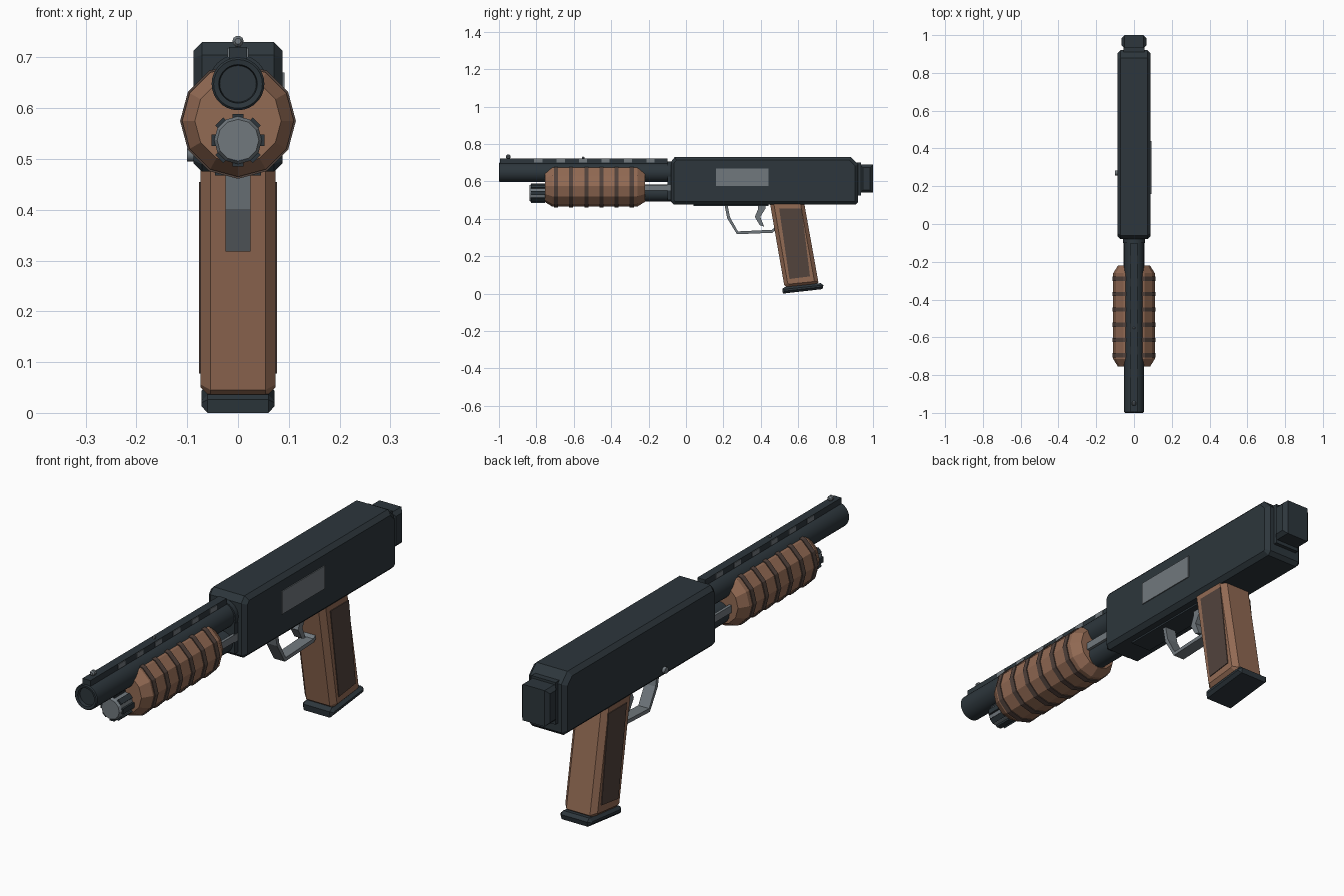
import bpy, bmesh, math
from mathutils import Vector

if "Cube" in bpy.data.objects:
    bpy.data.objects.remove(bpy.data.objects["Cube"])


def material(name, rgb):
    m = bpy.data.materials.new(name)
    m.diffuse_color = (*rgb, 1)
    m.use_nodes = True
    m.node_tree.nodes["Principled BSDF"].inputs["Base Color"].default_value = m.diffuse_color
    return m


BLACK = material("blued_steel", (0.026, 0.037, 0.045))
GREY = material("bare_steel", (0.165, 0.190, 0.208))
WOOD = material("brown_wood", (0.290, 0.145, 0.088))
DARK = material("dark_wood", (0.085, 0.056, 0.046))


def finish(name, bm, mat):
    bmesh.ops.recalc_face_normals(bm, faces=bm.faces)
    me = bpy.data.meshes.new(name)
    bm.to_mesh(me)
    bm.free()
    me.materials.append(mat)
    ob = bpy.data.objects.new(name, me)
    bpy.context.collection.objects.link(ob)
    return ob


def prism(name, profile, x0, x1, mat, bevel=0):
    """Extrude a (y, z) profile along x; chamfer the edges of both side faces."""
    bm = bmesh.new()
    a = [bm.verts.new((x0, y, z)) for y, z in profile]
    b = [bm.verts.new((x1, y, z)) for y, z in profile]
    caps = [bm.faces.new(a), bm.faces.new(b[::-1])]
    n = len(a)
    for i in range(n):
        j = (i + 1) % n
        bm.faces.new((a[i], b[i], b[j], a[j]))
    if bevel:
        edges = list({e for f in caps for e in f.edges})
        bmesh.ops.bevel(bm, geom=edges, offset=bevel, segments=1,
                        affect='EDGES', profile=0.5)
    return finish(name, bm, mat)


def block(name, x, y, z, mat, bevel=0):
    prof = [(y[0], z[0]), (y[1], z[0]), (y[1], z[1]), (y[0], z[1])]
    return prism(name, prof, x[0], x[1], mat, bevel)


def lathe(name, rings, zc, sides, mat, smooth=False):
    """Closed round body along y from (y, radius) rings."""
    bm = bmesh.new()
    loops = []
    for y, r in rings:
        loops.append([bm.verts.new((r * math.cos(k * math.tau / sides), y,
                                    zc + r * math.sin(k * math.tau / sides)))
                      for k in range(sides)])
    for a, b in zip(loops, loops[1:]):
        for k in range(sides):
            j = (k + 1) % sides
            bm.faces.new((a[k], a[j], b[j], b[k]))
    bm.faces.new(loops[0])
    bm.faces.new(loops[-1][::-1])
    ob = finish(name, bm, mat)
    if smooth:
        bpy.context.view_layer.objects.active = ob
        ob.select_set(True)
        bpy.ops.object.shade_smooth_by_angle(angle=math.radians(35))
        ob.select_set(False)
    return ob


def strip(name, path, width, thick, mat):
    """Flat bent strip following a (y, z) path."""
    pts = [Vector(p) for p in path]
    left, right = [], []
    for i, p in enumerate(pts):
        d = (pts[min(i + 1, len(pts) - 1)] - pts[max(i - 1, 0)]).normalized()
        nrm = Vector((-d.y, d.x)) * thick / 2
        left.append(tuple(p + nrm))
        right.append(tuple(p - nrm))
    return prism(name, left + right[::-1], -width / 2, width / 2, mat)


# Receiver, rear cap, front collar and underside plate
prism("receiver", [(-.08, .49), (-.065, .475), (.905, .475), (.92, .49),
                   (.92, .69), (.88, .73), (-.06, .73), (-.08, .705)],
      -.088, .088, BLACK, .017)
block("rear_flange", (-.055, .055), (.91, .935), (.525, .70), BLACK)
block("rear_cap", (-.065, .065), (.93, 1.0), (.54, .69), BLACK, .015)
block("front_collar", (-.055, .055), (-.10, -.06), (.50, .625), BLACK)
lathe("barrel_collar", [(-.10, .058), (-.06, .058)], .648, 24, BLACK, True)
block("loading_plate", (-.045, .045), (.04, .44), (.468, .48), BLACK)
block("ejection_port", (.08, .092), (.16, .44), (.575, .67), GREY)
pin = lathe("safety_button", [(-.10, .013), (.10, .013)], 0, 12, GREY, True)
pin.rotation_euler = (0, 0, math.pi / 2)
pin.scale = (1, .1, 1)
pin.location = (-.09, .27, .508)

# Barrel with recessed muzzle and raised rib
lathe("barrel", [(-.985, .036), (-.998, .038), (-1.0, .048), (-.996, .052),
                 (-.06, .052)], .648, 28, BLACK, True)
block("rib", (-.018, .018), (-.995, -.10), (.69, .721), BLACK)
for i in range(6):
    y = -.79 + i * .12
    block(f"rib_window_{i}", (-.0205, .0205), (y - .022, y + .022),
          (.70, .719), GREY)
lathe("front_sight", [(-.962, .006), (-.956, .011), (-.944, .011),
                      (-.938, .006)], .732, 10, GREY)
lathe("middle_sight", [(-.556, .004), (-.55, .007), (-.544, .004)],
      .726, 8, GREY)

# Magazine tube, ridged cap and action bars
lathe("magazine_tube", [(-.77, .045), (-.06, .045)], .537, 20, BLACK, True)
lathe("magazine_cap", [(-.838, .041), (-.828, .047), (-.75, .047)],
      .537, 12, GREY)
for i in range(8):
    ridge = block(f"cap_ridge_{i}", (-.011, .011), (-.828, -.755),
                  (.040, .052), BLACK)
    ridge.location.z = .537
    ridge.rotation_euler.y = i * math.tau / 8
for s in (-1, 1):
    block(f"action_bar_{s}", (s * .050 - .006, s * .050 + .006),
          (-.23, -.07), (.55, .58), GREY)

# Sliding fore grip with dark bands
lathe("fore_grip", [(-.755, .085), (-.715, .110), (-.26, .110),
                    (-.22, .085)], .575, 12, WOOD)
for i in range(6):
    y = -.695 + i * .081
    lathe(f"fore_grip_band_{i}", [(y - .011, .114), (y + .011, .114)],
          .575, 12, DARK)

# Rear grip, side panels and base plate
prism("grip", [(.446, .50), (.629, .50), (.708, .06), (.690, .045),
               (.545, .03), (.525, .045)], -.074, .074, WOOD, .02)
panel = [(.498, .455), (.618, .455), (.663, .092), (.553, .078)]
for s in (-1, 1):
    prism(f"grip_panel_{s}", panel, s * .070, s * .077, DARK)
prism("grip_base", [(.518, .0), (.73, .024), (.735, .045), (.720, .056),
                    (.530, .036), (.515, .026)], -.072, .072, BLACK, .012)

# Trigger and guard
strip("trigger_guard", [(.213, .48), (.228, .405), (.275, .325),
                        (.46, .333), (.49, .355)], .05, .016, GREY)
prism("trigger", [(.385, .48), (.425, .48), (.425, .455), (.397, .41),
                  (.418, .358), (.395, .365), (.368, .41), (.385, .45)],
      -.018, .018, GREY)
